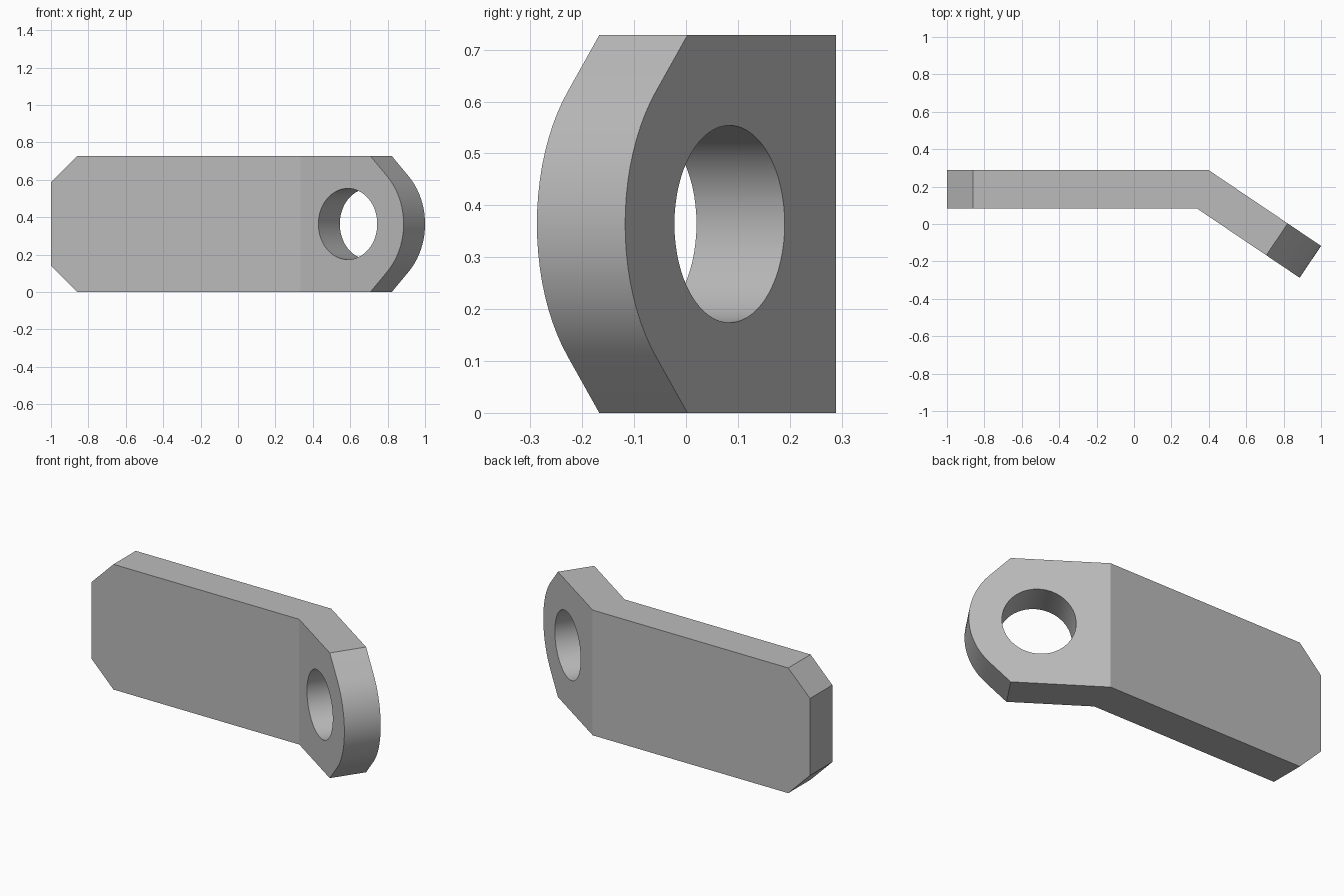
import bpy, bmesh
from math import sin, cos, tan, pi, radians
from mathutils import Vector

if "Cube" in bpy.data.objects:
    bpy.data.objects.remove(bpy.data.objects["Cube"])

# Main dimensions
BEND = radians(34)
THICK, HEIGHT = 0.205, 0.728
MID = HEIGHT / 2
LEFT, BEND_X, FRONT_Y = -1.0, 0.335, 0.084
CHAMFER = 0.14
EYE_U, EYE_R, HOLE_R = 0.304, 0.36, 0.19

along = Vector((cos(BEND), -sin(BEND), 0))
across = Vector((sin(BEND), cos(BEND), 0)) * THICK
bend_line = Vector((BEND_X, FRONT_Y, 0))

grey = bpy.data.materials.new("steel_grey")
grey.use_nodes = True
color = (0.5, 0.5, 0.5, 1)
grey.diffuse_color = color
grey.node_tree.nodes["Principled BSDF"].inputs["Base Color"].default_value = color


def arm_point(x, z):
    """Front and back position on the straight arm."""
    return Vector((x, FRONT_Y, z)), Vector((x, FRONT_Y + THICK, z))


def tab_point(u, z):
    """Front and back position on the bent tab."""
    p = bend_line + along * u + Vector((0, 0, z))
    return p, p + across


def bend_point(z):
    """Front and mitred back position on the bend."""
    miter = Vector((THICK * tan(BEND / 2), THICK, 0))
    p = bend_line + Vector((0, 0, z))
    return p, p + miter


# Arm outline with chamfered end, then the tab outline with rounded tip
arm = [arm_point(LEFT + CHAMFER, HEIGHT), arm_point(LEFT, HEIGHT - CHAMFER),
       arm_point(LEFT, CHAMFER), arm_point(LEFT + CHAMFER, 0)]
corner_u = EYE_U + EYE_R * 2 ** 0.5 - MID
arc = [-pi / 4 + pi / 2 * i / 20 for i in range(21)]
tab = [tab_point(corner_u, 0)]
tab += [tab_point(EYE_U + EYE_R * cos(a), MID + EYE_R * sin(a)) for a in arc]
tab += [tab_point(corner_u, HEIGHT)]
outline = arm + [bend_point(0)] + tab + [bend_point(HEIGHT)]

# Bent plate
bm = bmesh.new()
pairs = [[bm.verts.new(p) for p in pair] for pair in outline]
low, high = len(arm), len(outline) - 1
for side in (0, 1):
    ring = [pair[side] for pair in pairs]
    bm.faces.new(ring[:low + 1] + [ring[high]])
    bm.faces.new(ring[low:])
for (f1, b1), (f2, b2) in zip(pairs, pairs[1:] + pairs[:1]):
    bm.faces.new((f1, b1, b2, f2))
bmesh.ops.recalc_face_normals(bm, faces=bm.faces)
mesh = bpy.data.meshes.new("bent_plate")
bm.to_mesh(mesh)
bm.free()
mesh.materials.append(grey)
plate = bpy.data.objects.new("bent_plate", mesh)
bpy.context.collection.objects.link(plate)

# Round hole square to the tab
center = bend_line + along * EYE_U + across / 2 + Vector((0, 0, MID))
bpy.ops.mesh.primitive_cylinder_add(vertices=64, radius=HOLE_R, depth=THICK * 2,
                                    location=center, rotation=(pi / 2, 0, -BEND))
cutter = bpy.context.object
cutter.name = "hole_cutter"
cutter.hide_render = True
cutter.data.materials.append(grey)

cut = plate.modifiers.new("hole", 'BOOLEAN')
cut.operation = 'DIFFERENCE'
cut.solver = 'EXACT'
cut.object = cutter
bpy.ops.object.select_all(action='DESELECT')
plate.select_set(True)
bpy.context.view_layer.objects.active = plate
bpy.ops.object.modifier_apply(modifier=cut.name)
bpy.data.objects.remove(cutter)
bpy.ops.object.shade_smooth_by_angle(angle=radians(25))
